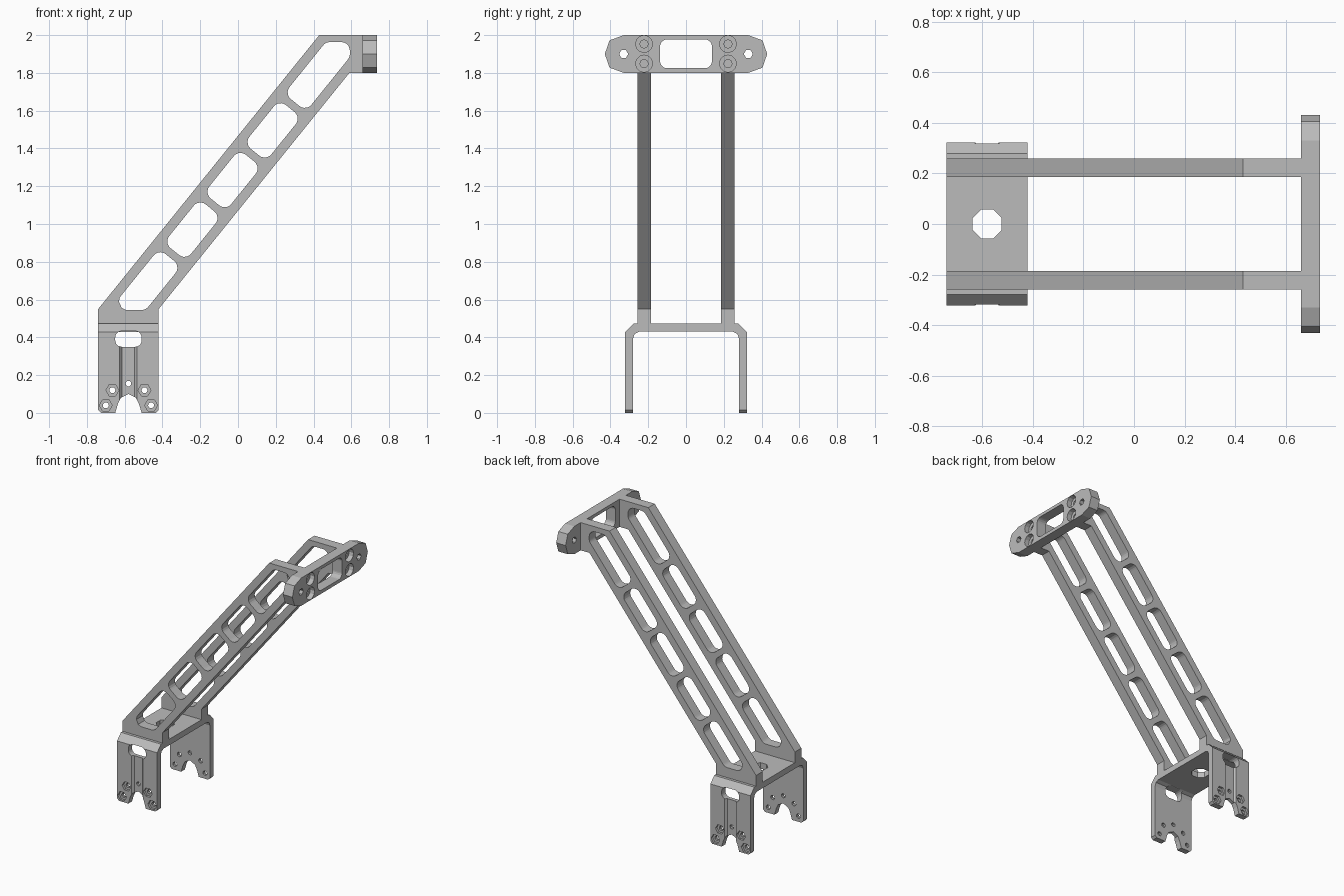
import bpy, bmesh, math
from mathutils import Vector

cube = bpy.data.objects.get("Cube")
if cube:
    bpy.data.objects.remove(cube, do_unlink=True)

grey = bpy.data.materials.new("grey_metal")
grey.use_nodes = True
colour = (0.5, 0.5, 0.5, 1)
grey.diffuse_color = colour
grey.node_tree.nodes["Principled BSDF"].inputs["Base Color"].default_value = colour


def place(axis, a, b, c):
    """Profile point (a, b) at depth c along the named axis."""
    return {"x": (c, a, b), "y": (a, c, b), "z": (a, b, c)}[axis]


def prism(bm, points, axis, lo, hi):
    base = [bm.verts.new(place(axis, a, b, lo)) for a, b in points]
    top = [bm.verts.new(place(axis, a, b, hi)) for a, b in points]
    n = len(points)
    faces = [bm.faces.new(base), bm.faces.new(top)]
    for i in range(n):
        j = (i + 1) % n
        faces.append(bm.faces.new((base[i], base[j], top[j], top[i])))
    bmesh.ops.recalc_face_normals(bm, faces=faces)


def ring(a, b, r, n, turn=0.0):
    return [(a + r * math.cos(turn + math.tau * i / n),
             b + r * math.sin(turn + math.tau * i / n)) for i in range(n)]


def rounded(points, r, steps=5):
    """Round every corner of a closed profile."""
    out = []
    for i, p in enumerate(points):
        p = Vector(p)
        u = (Vector(points[i - 1]) - p).normalized()
        v = (Vector(points[(i + 1) % len(points)]) - p).normalized()
        half = u.angle(v) / 2
        centre = p + (u + v).normalized() * (r / math.sin(half))
        start = p + u * (r / math.tan(half)) - centre
        end = p + v * (r / math.tan(half)) - centre
        for k in range(steps + 1):
            d = start.lerp(end, k / steps).normalized() * r
            out.append(tuple(centre + d))
    return out


def box(a0, b0, a1, b1):
    return [(a0, b0), (a1, b0), (a1, b1), (a0, b1)]


def make(name, body, cuts):
    """Extrude a body profile and subtract each cut group in turn."""
    bm = bmesh.new()
    prism(bm, *body)
    mesh = bpy.data.meshes.new(name)
    bm.to_mesh(mesh)
    bm.free()
    obj = bpy.data.objects.new(name, mesh)
    bpy.context.collection.objects.link(obj)
    cutters = []
    for group in cuts:
        bm = bmesh.new()
        for cut in group:
            prism(bm, *cut)
        cm = bpy.data.meshes.new(name + "_cutter")
        bm.to_mesh(cm)
        bm.free()
        cutter = bpy.data.objects.new(name + "_cutter", cm)
        cutter.hide_render = True
        bpy.context.collection.objects.link(cutter)
        mod = obj.modifiers.new("cut", "BOOLEAN")
        mod.operation = "DIFFERENCE"
        mod.solver = "EXACT"
        mod.object = cutter
        cutters.append(cutter)
    bpy.context.view_layer.update()
    done = bpy.data.meshes.new_from_object(
        obj.evaluated_get(bpy.context.evaluated_depsgraph_get()))
    obj.modifiers.clear()
    obj.data = done
    for cutter in cutters:
        bpy.data.objects.remove(cutter, do_unlink=True)
    done.materials.clear()
    done.materials.append(grey)
    for poly in done.polygons:
        poly.use_smooth = False
        poly.material_index = 0
    return obj


# Cradle: U-shaped bracket with chamfered shoulders and two legs
X0, X1, XC = -0.74, -0.42, -0.58
LEG = 0.322
half = [(LEG, 0), (LEG, 0.428), (0.278, 0.473)]
inner = [(0.28, 0), (0.28, 0.395), (0.271, 0.419), (0.247, 0.43)]
right_half = inner[::-1] + half
profile = right_half + [(-y, z) for y, z in right_half[::-1]]

notch = [(-0.07, -0.05), (-0.07, 0.0), (-0.055, 0.05), (-0.04, 0.08), (0, 0.1),
         (0.04, 0.08), (0.055, 0.05), (0.07, 0.0), (0.07, -0.05)]
notch = [(XC + a, z) for a, z in notch]
bolts = [(XC + s * a, z) for s in (-1, 1) for a, z in ((0.12, 0.04), (0.085, 0.12))]

through, sockets, grooves = [], [], []
through.append((ring(XC, 0, 0.062, 8, math.pi / 8), "z", 0.4, 0.6))
for s in (-1, 1):
    span = ("y", s * 0.25, s * 0.4)
    through.append((notch, *span))
    through.append((rounded(box(XC - 0.07, 0.35, XC + 0.07, 0.433), 0.034), *span))
    through.append((ring(XC, 0.155, 0.015, 10), *span))
    for x, z in bolts:
        through.append((ring(x, z, 0.016, 10), *span))
        sockets.append((ring(x, z, 0.034, 6), "y", s * 0.305, s * 0.4))
    for x, d in ((X0, 1), (X1, -1)):
        corner = [(x - d * 0.02, -0.02), (x + d * 0.035, -0.02), (x - d * 0.02, 0.035)]
        through.append((corner, *span))
    grooves.append(([(XC - 0.047, s * 0.323), (XC - 0.033, s * 0.307),
                     (XC + 0.033, s * 0.307), (XC + 0.047, s * 0.323)],
                    "z", 0.05, 0.37))
make("cradle", (profile, "x", X0, X1), [through, sockets, grooves])

# Arms: sloping side plates lightened by five rounded windows
outline = [(X0, 0.465), (X1, 0.465), (X1, 0.55), (0.59, 1.8), (0.665, 1.8),
           (0.665, 2.0), (0.43, 2.0), (X0, 0.55)]
along = Vector((0.628, 0.778))
across = Vector((0.778, -0.628))
start = Vector((XC, 0.55))
WALL = 0.0745


def on_arm(t, s):
    return tuple(start + along * t + across * s)


def at_height(z, s):
    p = start + across * s
    return tuple(p + along * ((z - p.y) / along.y))


def at_x(x, s):
    p = start + across * s
    return tuple(p + along * ((x - p.x) / along.x))


windows = []
PITCH, LENGTH, FIRST = 0.338, 0.297, 0.053
for i in range(5):
    lo = FIRST + i * PITCH
    bottom = [on_arm(lo, -WALL), on_arm(lo, WALL)]
    top = [on_arm(lo + LENGTH, WALL), on_arm(lo + LENGTH, -WALL)]
    if i == 0:
        bottom = [at_height(0.545, -WALL), at_height(0.545, WALL)]
    if i == 4:
        top = [at_x(0.592, WALL), (0.592, 1.963), at_height(1.963, -WALL)]
    windows.append(rounded(bottom + top, 0.045))

# Bolt positions shared by the arms and the end plate
end_bolts = [(s * 0.222, z) for s in (-1, 1) for z in (1.953, 1.849)]
for name, s in (("left_arm", 1), ("right_arm", -1)):
    cuts = [(w, "y", s * 0.1, s * 0.35) for w in windows]
    cuts += [(ring(y, z, 0.022, 8), "x", 0.61, 0.7) for y, z in end_bolts if y * s > 0]
    make(name, (outline, "y", s * 0.185, s * 0.258), [cuts])

# End plate: long lozenge with a window, end holes and counterbored bolts
tip = [(0.33, 1.8), (0.405, 1.828), (0.43, 1.9), (0.405, 1.972), (0.33, 2.0)]
plate = tip + [(-y, z) for y, z in tip[::-1]]
holes = [(rounded(box(-0.137, 1.825, 0.137, 1.977), 0.035), "x", 0.6, 0.8)]
holes += [(ring(s * 0.33, 1.9, 0.024, 6), "x", 0.6, 0.8) for s in (-1, 1)]
holes += [(ring(y, z, 0.022, 8), "x", 0.6, 0.8) for y, z in end_bolts]
bores = [(ring(y, z, 0.045, 12), "x", 0.7, 0.8) for y, z in end_bolts]
make("end_plate", (plate, "x", 0.66, 0.735), [holes, bores])
